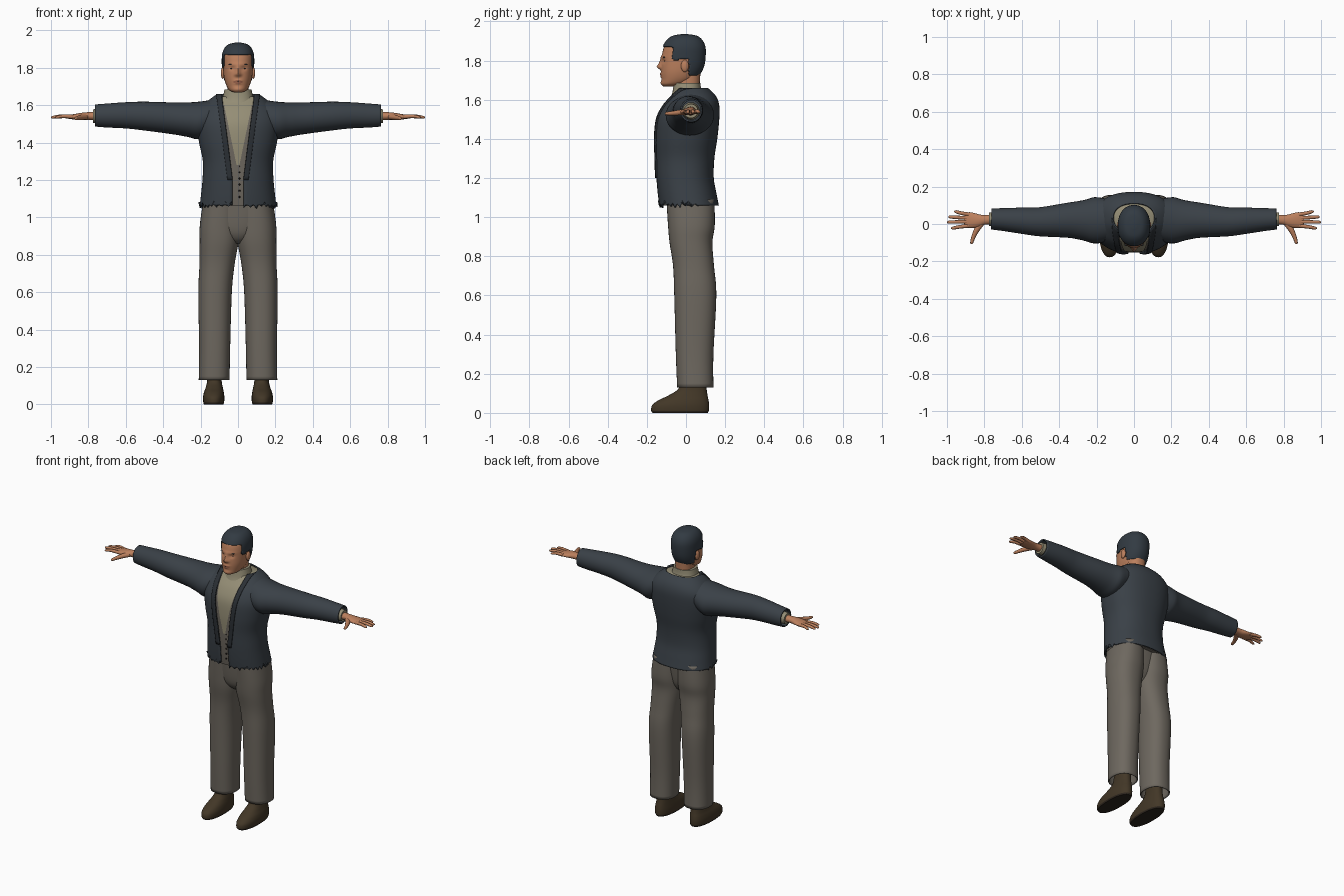
import bpy, bmesh, random
from math import sin, cos, asin, pi, exp, copysign
from mathutils import Vector

random.seed(4)
if "Cube" in bpy.data.objects:
    bpy.data.objects.remove(bpy.data.objects["Cube"], do_unlink=True)


def material(name, *rgb):
    m = bpy.data.materials.new(name)
    m.use_nodes = True
    m.diffuse_color = (*rgb, 1)
    m.node_tree.nodes["Principled BSDF"].inputs["Base Color"].default_value = (*rgb, 1)
    return m


SLATE = material("slate cloth", .042, .052, .063)
TRIM = material("dark trim", .024, .029, .035)
GREY = material("warm grey cloth", .155, .138, .115)
BEIGE = material("beige knit", .30, .27, .18)
SKIN = material("skin", .50, .215, .11)
LIP = material("lips", .34, .13, .075)
HAIR = material("hair", .032, .043, .055)
DARK = material("dark eyes", .02, .015, .012)
LEATHER = material("brown leather", .055, .038, .02)
SOLE = material("sole", .025, .018, .012)


def smooth_rows(keys, steps):
    """Catmull-Rom rows through the key rows."""
    out = []
    for i in range(len(keys) - 1):
        quad = (keys[max(i - 1, 0)], keys[i], keys[i + 1], keys[min(i + 2, len(keys) - 1)])
        for s in range(steps):
            t = s / steps
            out.append(tuple(
                b + .5 * t * (c - a + t * (2 * a - 5 * b + 4 * c - d + t * (3 * (b - c) + d - a)))
                for a, b, c, d in zip(*quad)))
    return out + [tuple(keys[-1])]


def finish(ob, mats, thick=0, mirror=False):
    for m in mats:
        ob.data.materials.append(m)
    for p in ob.data.polygons:
        p.use_smooth = True
    ob.data.set_sharp_from_angle(angle=.9)
    if thick:
        mod = ob.modifiers.new("thickness", 'SOLIDIFY')
        mod.thickness, mod.offset = thick, -1
    if mirror:
        ob.modifiers.new("mirror", 'MIRROR').use_mirror_merge = False
    return ob


def sheet(name, rows, mats, closed=True, caps=True, thick=0, mirror=False, keep=None, paint=None):
    """Skin rows of points into a surface."""
    bm = bmesh.new()
    grid = [[bm.verts.new(p) for p in row] for row in rows]
    n = len(rows[0])
    for lo, hi in zip(grid, grid[1:]):
        for i in range(n if closed else n - 1):
            j = (i + 1) % n
            bm.faces.new((lo[i], lo[j], hi[j], hi[i]))
    if closed and caps:
        bm.faces.new(grid[0][::-1])
        bm.faces.new(grid[-1])
    if keep:
        bad = [f for f in bm.faces if not keep(f.calc_center_median())]
        bmesh.ops.delete(bm, geom=bad, context='FACES')
    if paint:
        for f in bm.faces:
            f.material_index = paint(f.calc_center_median())
    me = bpy.data.meshes.new(name)
    bm.to_mesh(me)
    bm.free()
    ob = bpy.data.objects.new(name, me)
    bpy.context.collection.objects.link(ob)
    return finish(ob, mats, thick, mirror)


def power(v, e):
    return copysign(abs(v) ** (2 / e), v)


def ring(row, n=40, a0=0, a1=None, e=2.3, grow=0):
    """Horizontal rounded section; row = z, centre x, half width, front y, back y."""
    z, cx, hw, yf, yb = row
    cy, d, hw = (yf + yb) / 2, (yb - yf) / 2 + grow, hw + grow
    angles = ([2 * pi * i / n for i in range(n)] if a1 is None
              else [a0 + (a1 - a0) * i / (n - 1) for i in range(n)])
    return [Vector((cx + hw * power(sin(a), e), cy - d * power(cos(a), e), z)) for a in angles]


def angle_at(row, x, e=2.3):
    return asin(min(1, x / row[2]) ** (e / 2))


def loft(name, keys, mats, steps=5, n=40, e=2.3, **kw):
    return sheet(name, [ring(r, n, e=e) for r in smooth_rows(keys, steps)], mats, **kw)


def tube(name, keys, mats, steps=4, n=20, **kw):
    """Sections along a level path; key = x, y, z, side radius, upright radius."""
    keys = smooth_rows(keys, steps)
    pts = [Vector(k[:3]) for k in keys]
    rows = []
    for i, k in enumerate(keys):
        t = pts[min(i + 1, len(pts) - 1)] - pts[max(i - 1, 0)]
        side = Vector((-t.y, t.x, 0)).normalized()
        rows.append([pts[i] + side * k[3] * cos(2 * pi * j / n)
                     + Vector((0, 0, k[4] * sin(2 * pi * j / n))) for j in range(n)])
    return sheet(name, rows, mats, mirror=True, **kw)


def ball(name, pos, scale, mat, mirror=False):
    bm = bmesh.new()
    bmesh.ops.create_uvsphere(bm, u_segments=16, v_segments=10, radius=1)
    for v in bm.verts:
        v.co = Vector(pos) + v.co * Vector(scale)
    me = bpy.data.meshes.new(name)
    bm.to_mesh(me)
    bm.free()
    ob = bpy.data.objects.new(name, me)
    bpy.context.collection.objects.link(ob)
    return finish(ob, [mat], mirror=mirror)


# Jacket body, open at the front with a ragged hem
torso = smooth_rows([
    (1.06, 0, .205, -.137, .168), (1.12, 0, .198, -.145, .156), (1.2, 0, .19, -.152, .142),
    (1.3, 0, .188, -.156, .145), (1.4, 0, .208, -.16, .16), (1.5, 0, .222, -.152, .17),
    (1.57, 0, .21, -.12, .17), (1.62, 0, .165, -.08, .152), (1.66, 0, .112, -.05, .112)], 5)


def opening(z):
    return .03 + .058 * max(0, (z - 1.2) / .46)


body = []
for r in torso:
    a = angle_at(r, opening(r[0]))
    body.append(ring(r, 72, a, 2 * pi - a))
for i, p in enumerate(body[0]):
    if p.y < .06:
        p.z += random.uniform(.008, .026) if i % 2 else random.uniform(-.014, 0)
sheet("jacket_body", body, [SLATE], closed=False, thick=.008)

# Trim bands along both front edges
bands = []
for r in torso:
    if r[0] >= 1.19:
        a, b = (angle_at(r, opening(r[0]) + w) for w in (-.002, .024))
        bands.append(ring(r, 5, a, b, grow=.007))
sheet("jacket_front_bands", bands, [TRIM], closed=False, thick=.012, mirror=True)

# Sleeves, cuffs
tube("jacket_sleeves", [
    (.1, .03, 1.555, .1, .08), (.2, .02, 1.52, .124, .1), (.27, .02, 1.523, .108, .092),
    (.35, .02, 1.53, .094, .085), (.5, .012, 1.542, .078, .077), (.6, .018, 1.546, .07, .07),
    (.7, .024, 1.545, .061, .064), (.763, .027, 1.545, .056, .059)],
    [SLATE], n=32, caps=False, thick=.008)
tube("shirt_cuffs", [(.68, .025, 1.542, .045, .045), (.775, .025, 1.542, .036, .036)], [BEIGE])

# Waistcoat and the shirt front over it
inner = [r for r in torso if r[0] < 1.65]
sheet("waistcoat", [ring(r, 56, grow=-.014) for r in inner], [GREY, BEIGE],
      paint=lambda c: int(c.z > 1.6))
front = []
for r in inner:
    if r[0] > 1.27:
        a = angle_at(r, .006 + .075 * (r[0] - 1.27) / .35)
        front.append(ring(r, 13, -a, a, grow=-.008))
sheet("shirt_front", front, [BEIGE], closed=False)
for i in range(6):
    ball("waistcoat_button", (.008, -.138, 1.11 + .033 * i), (.005, .005, .005), DARK)
loft("shirt_collar", [(1.57, 0, .105, -.095, .11), (1.62, 0, .088, -.075, .092),
                      (1.65, 0, .08, -.067, .078), (1.685, 0, .072, -.062, .074)], [BEIGE])

# Trousers
leg_keys = []
for z, x_in, x_out, yf, yb in [
        (.13, .045, .21, -.045, .14), (.3, .042, .208, -.052, .14), (.6, .033, .212, -.06, .155),
        (.75, .018, .206, -.066, .143), (.87, -.003, .205, -.084, .135),
        (.96, -.008, .204, -.092, .147), (1.09, -.008, .186, -.1, .145)]:
    leg_keys.append((z, (x_in + x_out) / 2, (x_out - x_in) / 2, yf, yb))
loft("trouser_legs", leg_keys, [GREY], caps=False, thick=.006, mirror=True)
loft("trouser_seat", [(.86, 0, .03, -.03, .06), (.89, 0, .08, -.065, .09),
                      (.95, 0, .14, -.086, .115), (1.1, 0, .175, -.1, .135)], [GREY])

# Shoes
loft("shoes", [(0, .13, .052, -.172, .112), (.014, .13, .056, -.178, .117),
               (.04, .13, .057, -.172, .118), (.065, .129, .053, -.14, .115),
               (.09, .127, .046, -.088, .11), (.125, .126, .039, -.038, .105),
               (.19, .126, .037, -.02, .1)],
     [LEATHER, SOLE], mirror=True, paint=lambda c: int(c.z < .012))

# Hands
tube("palms", [(.74, .025, 1.542, .028, .024), (.8, .022, 1.542, .026, .021),
               (.84, .018, 1.54, .037, .019), (.88, .021, 1.538, .042, .014),
               (.908, .022, 1.537, .037, .009)], [SKIN])
for label, y, tip_x, tip_y in [("index", -.009, .978, -.022), ("middle", .012, 1, .01),
                               ("ring", .032, .993, .038), ("little", .051, .962, .066)]:
    mid = .5 * (.89 + tip_x)
    tube(label + "_fingers", [(.88, y, 1.538, .0105, .011), (mid, (y + tip_y) / 2, 1.541, .0095, .0095),
                              (tip_x - .01, tip_y, 1.536, .008, .007),
                              (tip_x, tip_y, 1.535, .002, .002)], [SKIN], n=12)
tube("thumbs", [(.815, .005, 1.538, .016, .015), (.84, -.03, 1.535, .015, .014),
                (.858, -.068, 1.531, .011, .011), (.868, -.1, 1.529, .008, .008),
                (.87, -.108, 1.529, .002, .002)], [SKIN], n=12)

# Head with modelled face
skull = smooth_rows([
    (1.668, 0, .022, -.115, -.05), (1.68, 0, .046, -.124, .0), (1.705, 0, .062, -.125, .045),
    (1.74, 0, .073, -.127, .072), (1.78, 0, .078, -.126, .088), (1.83, 0, .08, -.122, .094),
    (1.87, 0, .078, -.112, .092), (1.9, 0, .066, -.092, .077), (1.92, 0, .043, -.062, .05),
    (1.928, 0, .008, -.018, .004)], 7)
bumps = [(0, 1.768, .012, .013, .02), (0, 1.79, .009, .02, .011), (.014, 1.763, .008, .007, .005),
         (-.014, 1.763, .008, .007, .005), (0, 1.818, .05, .009, .004), (.033, 1.797, .014, .01, -.008),
         (-.033, 1.797, .014, .01, -.008), (0, 1.731, .02, .006, .008), (0, 1.717, .018, .005, .006),
         (0, 1.685, .025, .012, .005)]
head = [ring(r, 80, e=2.2) for r in skull]
for row in head:
    for p in row:
        if p.y < -.04:
            p.y -= sum(d * exp(-((p.x - x) / sx) ** 2 - ((p.z - z) / sz) ** 2)
                       for x, z, sx, sz, d in bumps)
sheet("head", head, [SKIN, LIP],
      paint=lambda c: int(c.y < -.1 and abs(c.x) < .024 and abs(c.z - 1.724) < .011 - .25 * abs(c.x)))
loft("neck", [(1.63, 0, .06, -.055, .07), (1.68, 0, .056, -.055, .07), (1.75, 0, .056, -.05, .075)], [SKIN])
ball("ears", (.081, -.006, 1.772), (.011, .02, .031), SKIN, True)
ball("eyes", (.033, -.1025, 1.797), (.012, .009, .0045), DARK, True)
ball("eyebrows", (.034, -.11, 1.817), (.018, .008, .0035), HAIR, True)


# Close-cropped hair with sideburns and nape
def hairline(y):
    if y < -.068:
        return 1.872
    if y < -.035:
        return 1.8
    return 1.812 if y < .016 else 1.722 + .1 * max(0, .06 - y)


cap = [ring(r, 80, e=2.2, grow=.007) for r in skull]
for row in cap:
    for p in row:
        p.z += .007 * max(0, (p.z - 1.85) / .08)
sheet("hair", cap, [HAIR], thick=.006, keep=lambda c: c.z > hairline(c.y))
